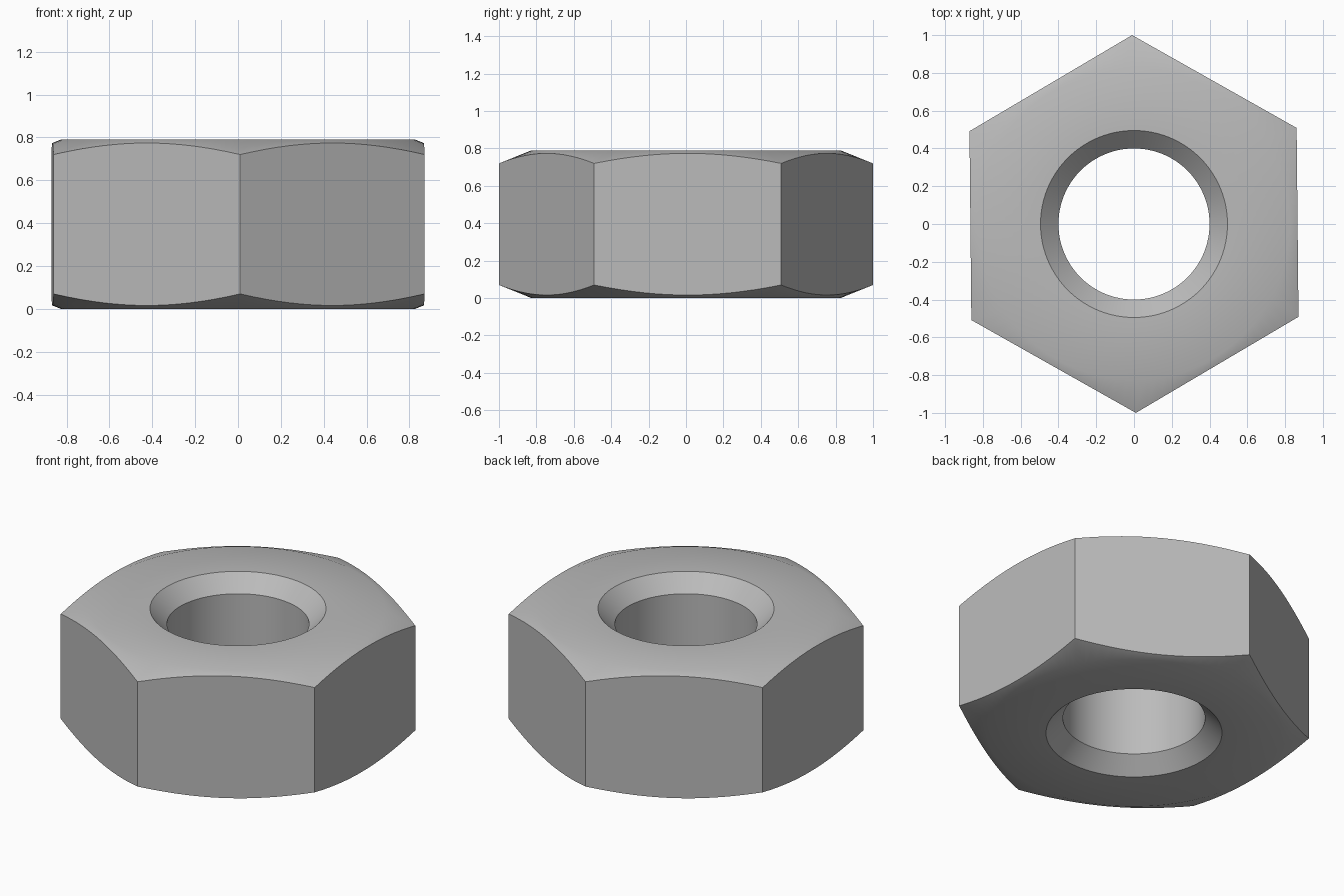
import bpy, bmesh, math

cube = bpy.data.objects.get("Cube")
if cube:
    bpy.data.objects.remove(cube)

HEIGHT = 0.79
CORNER = 1.0                                  # centre to hexagon corner
FLAT = CORNER * math.cos(math.pi / 6)         # centre to hexagon side
FACE_R, CORNER_DROP = 0.826, 0.07             # outer conical chamfer
BORE_R, MOUTH_R, MOUTH_DEPTH = 0.4, 0.495, 0.095
PER_SIDE = 16
TURN = 0.01                                   # slight turn about the axis
N = 6 * PER_SIDE


def section(i):
    """Closed outline (radius, height) of the nut at angular step i."""
    step = 2 * math.pi / N
    off_centre = (i % PER_SIDE - PER_SIDE / 2) * step
    hex_r = FLAT / math.cos(off_centre)
    drop = CORNER_DROP * (hex_r - FACE_R) / (CORNER - FACE_R)
    lower = [(BORE_R, MOUTH_DEPTH), (MOUTH_R, 0), (FACE_R, 0), (hex_r, drop)]
    return lower + [(r, HEIGHT - z) for r, z in reversed(lower)]


# Steel
steel = bpy.data.materials.new("steel grey")
steel.use_nodes = True
colour = (0.5, 0.5, 0.5, 1)
steel.diffuse_color = colour
steel.node_tree.nodes["Principled BSDF"].inputs["Base Color"].default_value = colour

# Nut body: sweep the outline round the axis, following the hexagon outside
bm = bmesh.new()
rings = []
for i in range(N):
    a = math.pi / 2 + TURN + 2 * math.pi * i / N
    rings.append([bm.verts.new((r * math.cos(a), r * math.sin(a), z))
                  for r, z in section(i)])
for i, ring in enumerate(rings):
    after = rings[(i + 1) % N]
    for j in range(len(ring)):
        k = (j + 1) % len(ring)
        bm.faces.new((ring[j], after[j], after[k], ring[k]))
bmesh.ops.recalc_face_normals(bm, faces=bm.faces)
mesh = bpy.data.meshes.new("hex_nut")
bm.to_mesh(mesh)
bm.free()
mesh.materials.append(steel)
nut = bpy.data.objects.new("hex_nut", mesh)
bpy.context.collection.objects.link(nut)

# Smooth bore and chamfers, crisp hexagon edges
bpy.ops.object.select_all(action='DESELECT')
nut.select_set(True)
bpy.context.view_layer.objects.active = nut
bpy.ops.object.shade_smooth_by_angle(angle=math.radians(30))
